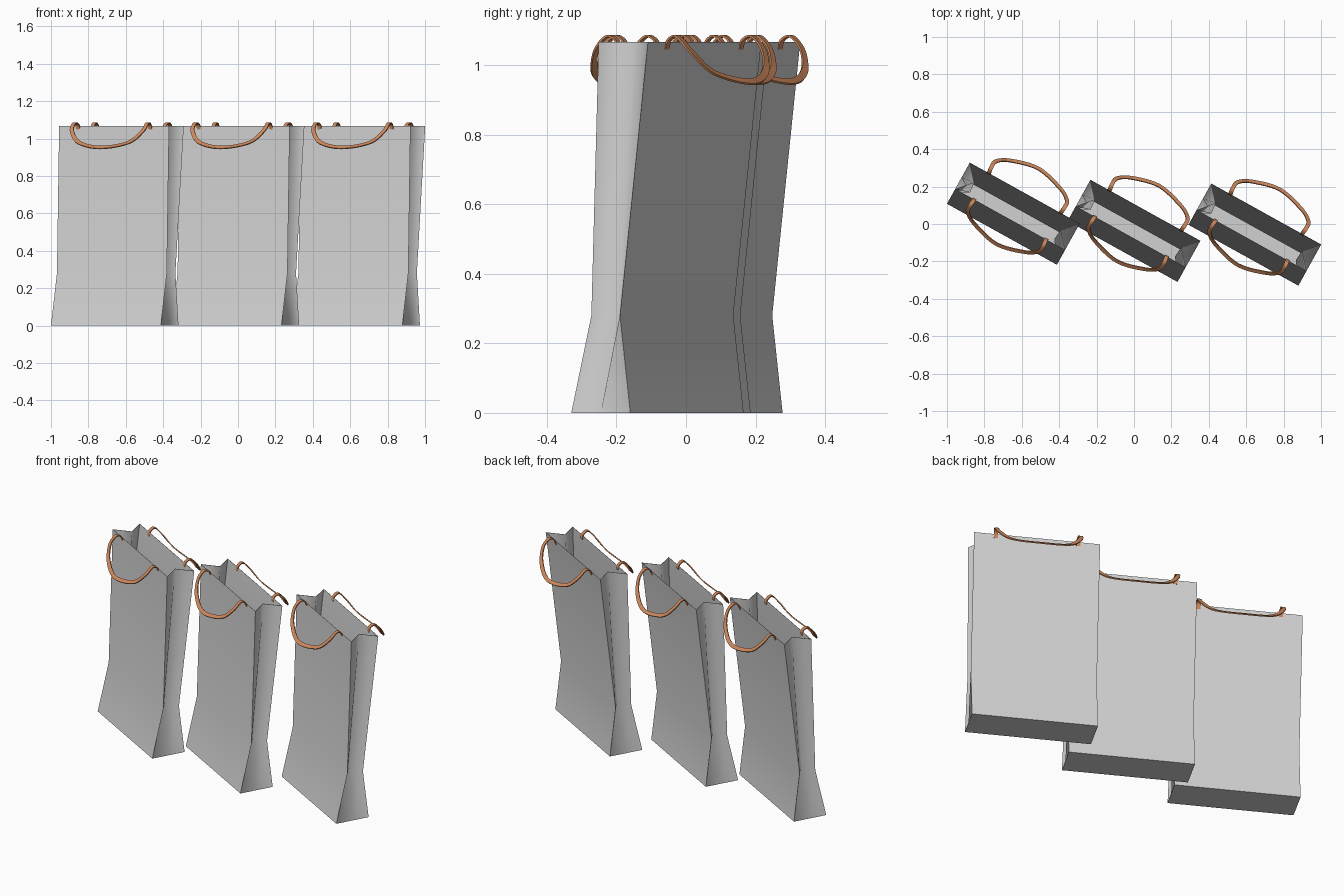
import bpy, bmesh, math
from mathutils import Vector

if "Cube" in bpy.data.objects:
    bpy.data.objects.remove(bpy.data.objects["Cube"])

ANG = math.radians(-29)
U = Vector((math.cos(ANG), math.sin(ANG), 0))      # along the bag width
V = Vector((-math.sin(ANG), math.cos(ANG), 0))     # from bag front to back
Z = Vector((0, 0, 1))
W = 0.672                                          # bag width
TOP_F, TOP_B = 0.09, 0.252                         # front and back rim offsets


def material(name, rgb):
    m = bpy.data.materials.new(name)
    m.diffuse_color = (*rgb, 1)
    m.use_nodes = True
    m.node_tree.nodes["Principled BSDF"].inputs["Base Color"].default_value = m.diffuse_color
    return m


PAPER = material("grey paper", (0.64, 0.64, 0.64))
RIBBON = material("tan ribbon", (0.62, 0.25, 0.11))


def finish(bm, name, mat):
    bmesh.ops.recalc_face_normals(bm, faces=bm.faces)
    me = bpy.data.meshes.new(name)
    bm.to_mesh(me)
    bm.free()
    me.materials.append(mat)
    ob = bpy.data.objects.new(name, me)
    bpy.context.collection.objects.link(ob)
    return ob


# Paper bag: three six-point rings, with a fold pushed in on each side
def make_bag(name, origin):
    bm = bmesh.new()
    rings = []
    for z, f, b, fold in ((0, 0, 0.194, 0), (0.28, 0.066, 0.16, 0.075),
                          (1.066, TOP_F, TOP_B, 0.07)):
        m = (f + b) / 2
        pts = ((0, f), (W, f), (W - fold, m), (W, b), (0, b), (fold, m))
        rings.append([bm.verts.new(origin + U * s + V * t + Z * z) for s, t in pts])
    bm.faces.new(rings[0])
    for lo, hi in zip(rings, rings[1:]):
        for i in range(6):
            j = (i + 1) % 6
            bm.faces.new((lo[i], lo[j], hi[j], hi[i])).smooth = True
    # sharp corners, floor edges and rim; folds stay soft
    for r in (rings[0], rings[2]):
        for i in range(6):
            bm.edges.get((r[i], r[(i + 1) % 6])).smooth = False
    for lo, hi in zip(rings, rings[1:]):
        for i in (0, 1, 3, 4):
            bm.edges.get((lo[i], hi[i])).smooth = False
    ob = finish(bm, name, PAPER)
    # make sure the outside faces outward (floor points down)
    if ob.data.polygons[0].normal.z > 0:
        ob.data.flip_normals()
    mod = ob.modifiers.new("paper thickness", 'SOLIDIFY')
    mod.thickness = 0.003
    mod.offset = -1


# Half of the handle path: (along rim, out from rim, height)
HALF = [(0.22, -0.004, 1.045), (0.22, 0.006, 1.072), (0.223, 0.035, 1.082),
        (0.216, 0.075, 1.04), (0.15, 0.115, 0.978), (0, 0.15, 0.952)]
PATH = [Vector((-s, d, z)) for s, d, z in HALF] + [Vector(p) for p in HALF[-2::-1]]


def smooth_path(pts, n=6):
    ext = [pts[0] * 2 - pts[1]] + pts + [pts[-1] * 2 - pts[-2]]
    out = []
    for a, b, c, d in zip(ext, ext[1:], ext[2:], ext[3:]):
        for k in range(n):
            t = k / n
            out.append(0.5 * (2 * b + (c - a) * t + (2 * a - 5 * b + 4 * c - d) * t ** 2
                              + (3 * b - a - 3 * c + d) * t ** 3))
    return out + [pts[-1]]


# Ribbon handle: flat strip hooked over the rim, hanging outward
def make_handle(name, rim_mid, out_dir):
    pts = smooth_path(PATH)
    bm = bmesh.new()
    rings = []
    for i, p in enumerate(pts):
        tan = (pts[min(i + 1, len(pts) - 1)] - pts[max(i - 1, 0)]).normalized()
        k = max(-1, min(1, p.x / 0.22))
        w = Vector((k, (1 - abs(k)) * 0.75, -(1 - abs(k)) * 0.65))
        w = (w - tan * w.dot(tan)).normalized() * 0.011
        h = w.cross(tan).normalized() * 0.003
        ring = []
        for a, b in ((1, 1), (1, -1), (-1, -1), (-1, 1)):
            q = p + w * a + h * b
            ring.append(bm.verts.new(rim_mid + U * q.x + out_dir * q.y + Z * q.z))
        rings.append(ring)
    for lo, hi in zip(rings, rings[1:]):
        for i in range(4):
            j = (i + 1) % 4
            bm.faces.new((lo[i], lo[j], hi[j], hi[i])).smooth = True
            bm.edges.get((lo[i], hi[i])).smooth = False
    bm.faces.new(rings[0])
    bm.faces.new(rings[-1])
    finish(bm, name, RIBBON)


# Three bags in a row, placed by their front left bottom corner
for n, (x, y) in enumerate(((-1.0, 0.108), (-0.355, 0.016), (0.291, -0.004)), 1):
    o = Vector((x, y, 0))
    make_bag(f"paper_bag_{n}", o)
    make_handle(f"front_handle_{n}", o + U * W / 2 + V * TOP_F, -V)
    make_handle(f"back_handle_{n}", o + U * W / 2 + V * TOP_B, V)
